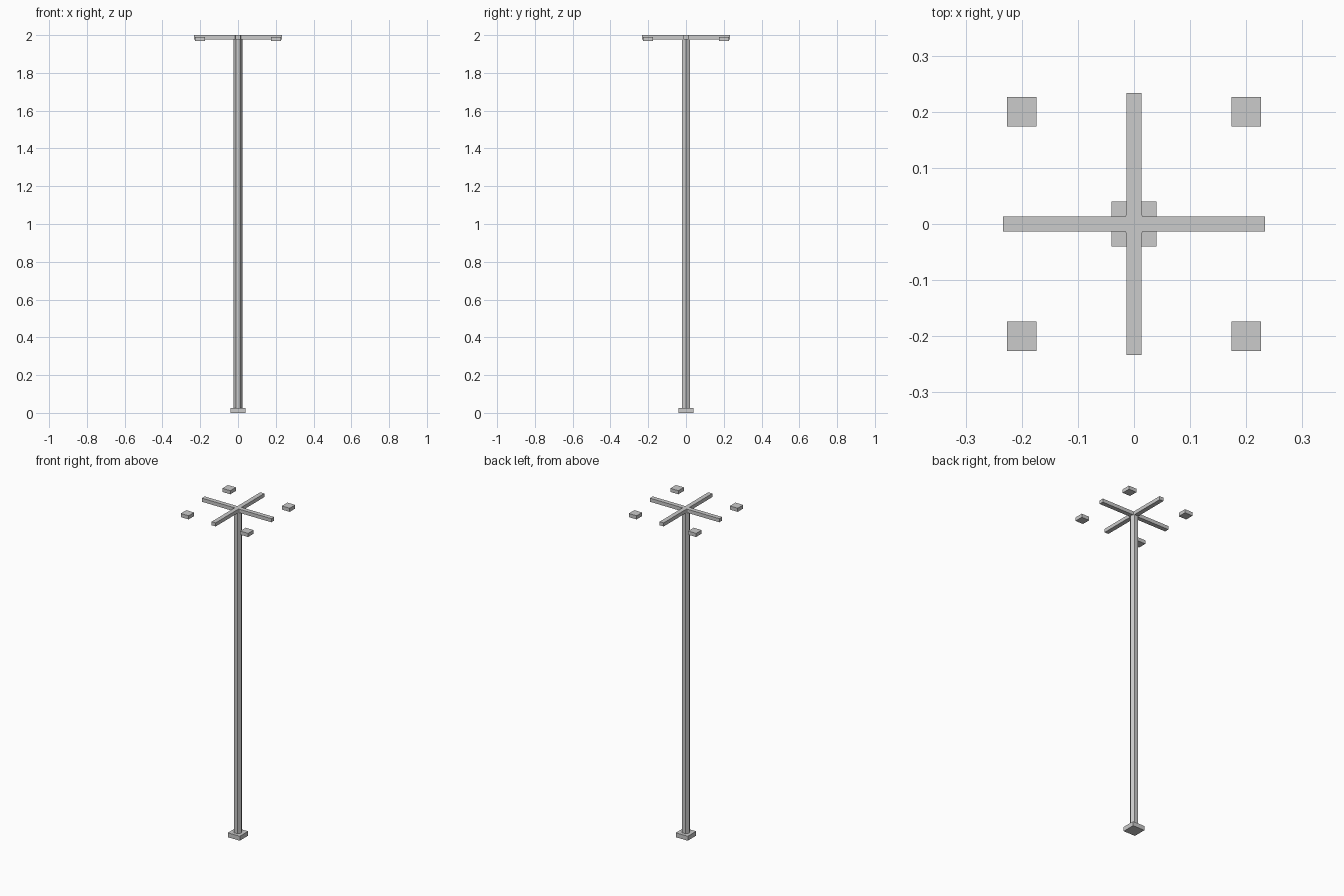
import bpy

if "Cube" in bpy.data.objects:
    bpy.data.objects.remove(bpy.data.objects["Cube"])


def box(name, center, size):
    bpy.ops.mesh.primitive_cube_add(size=1, location=center)
    ob = bpy.context.object
    ob.name = name
    ob.scale = size
    bpy.ops.object.transform_apply(location=False, rotation=False, scale=True)
    return ob


# square foot
box("base_plate", (0, 0, 0.0135), (0.08, 0.08, 0.027))

# six-sided pole, corners pointing along x
bpy.ops.mesh.primitive_cylinder_add(vertices=6, radius=0.0233, depth=1.98,
                                    location=(0, 0, 1.01), rotation=(0, 0, 0.5235988))
bpy.context.object.name = "pole"

# crossed arms at the top
box("cross_arm_x", (0, 0, 1.989), (0.467, 0.027, 0.022))
box("cross_arm_y", (0, 0, 1.989), (0.027, 0.467, 0.022))

# four lamp heads set on the diagonals
for x in (-0.2, 0.2):
    for y in (-0.2, 0.2):
        side = ("front" if y < 0 else "back") + ("_left" if x < 0 else "_right")
        box("lamp_head_" + side, (x, y, 1.979), (0.053, 0.053, 0.022))
